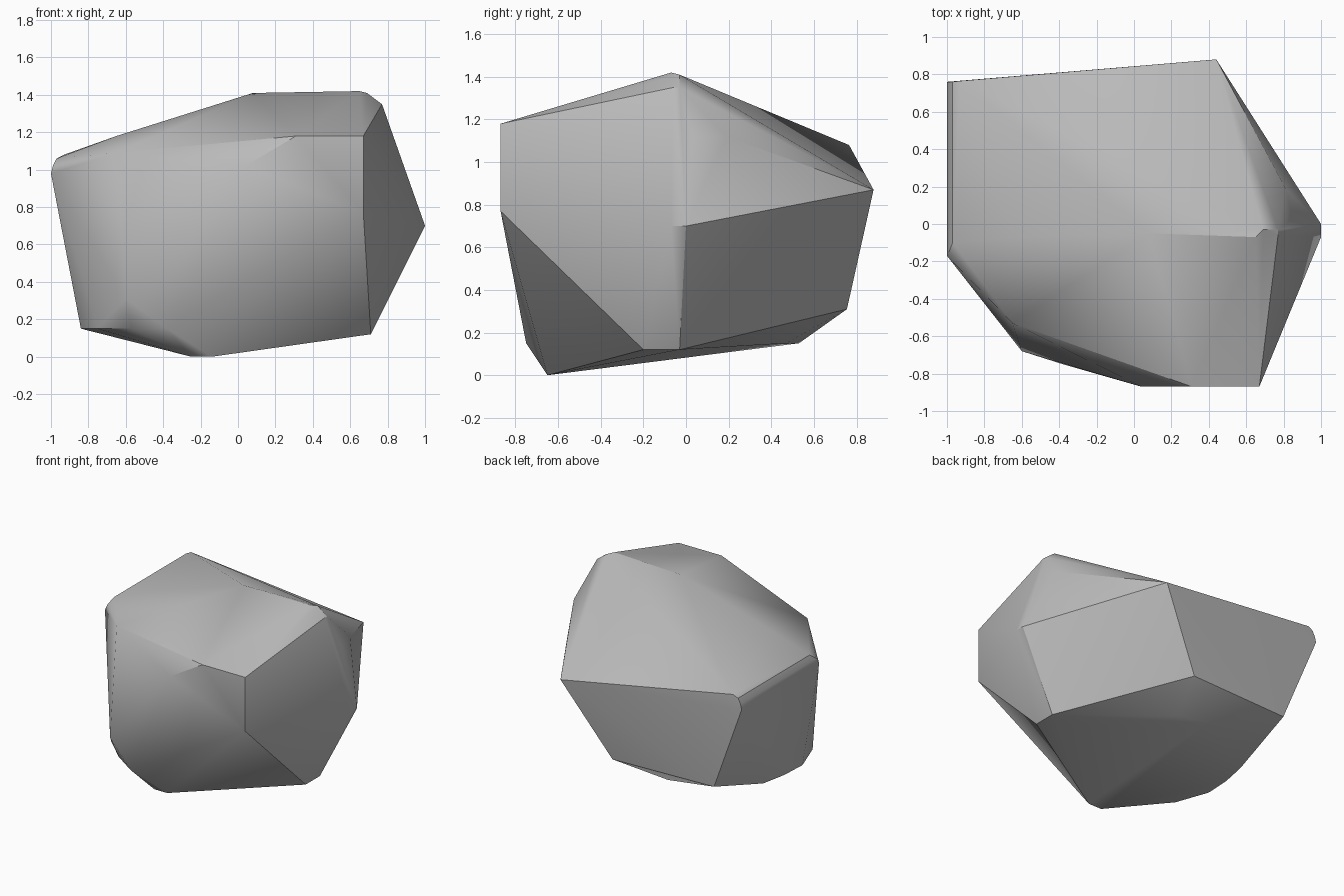
import bpy
import bmesh
import math

default_cube = bpy.data.objects.get("Cube")
if default_cube:
    bpy.data.objects.remove(default_cube, do_unlink=True)


def flat_material(name, colour):
    material = bpy.data.materials.new(name)
    material.use_nodes = True
    material.diffuse_color = colour
    shader = next(n for n in material.node_tree.nodes if n.type == "BSDF_PRINCIPLED")
    shader.inputs["Base Color"].default_value = colour
    shader.inputs["Roughness"].default_value = 0.8
    return material


def level(z, *corners):
    """Corners of the rock that share one height."""
    return [(x, y, z) for x, y in corners]


def hull_object(name, points, material):
    """Wrap a convex skin around the corner points."""
    mesh = bpy.data.meshes.new(name)
    bm = bmesh.new()
    for point in points:
        bm.verts.new(point)
    hull = bmesh.ops.convex_hull(bm, input=bm.verts[:])
    spare = set(hull["geom_interior"]) | set(hull["geom_unused"])
    spare = [v for v in spare if isinstance(v, bmesh.types.BMVert)]
    bmesh.ops.delete(bm, geom=spare, context="VERTS")
    bmesh.ops.dissolve_limit(bm, angle_limit=math.radians(1),
                             verts=bm.verts[:], edges=bm.edges[:])
    bmesh.ops.recalc_face_normals(bm, faces=bm.faces[:])
    bm.to_mesh(mesh)
    bm.free()
    mesh.materials.append(material)
    obj = bpy.data.objects.new(name, mesh)
    bpy.context.collection.objects.link(obj)
    return obj


# Narrow foot and the rounded rim of the underside
corners = level(0, (-.25, -.65), (-.14, -.65))
corners += level(.12, (.71, -.2), (.71, -.03))
corners += level(.15, (-.38, -.75), (-.57, -.62), (-.75, -.45), (-.84, -.2),
                 (-.83, 0), (-.79, .2), (-.22, .53), (0, .47))

# Lower shoulders
corners += level(.31, (-.6, -.68), (.09, .755), (-.74, .72))

# Widest belt: side tip, front corner, back corner and left edge
corners += level(.7, (1, -.07), (1, 0))
corners += level(.77, (.67, -.87))
corners += level(.87, (.44, .88))
corners += level(.98, (-1, -.17), (-1, .76))
corners += level(1.02, (.04, -.87), (-.99, -.15), (-.99, .76))

# Upper rim
corners += level(1.06, (-.97, -.1), (-.97, .76))
corners += level(1.08, (-.93, .765))
corners += level(1.09, (-.65, -.53), (-.5, -.59))
corners += level(1.12, (.85, .03), (.81, .19))
corners += level(1.18, (.31, -.87), (.67, -.87), (-.65, -.07))

# Top ridge, rounded toward the side tip
corners += level(1.35, (.77, -.06), (.77, -.03))
corners += level(1.41, (.08, -.05), (.69, -.03))
corners += level(1.42, (.65, -.07))

stone_grey = flat_material("stone grey", (.5, .5, .5, 1))
rock = hull_object("rock", corners, stone_grey)

# Soft minor facets, crisp major edges
bpy.ops.object.select_all(action="DESELECT")
rock.select_set(True)
bpy.context.view_layer.objects.active = rock
bpy.ops.object.shade_smooth_by_angle(angle=math.radians(30))
